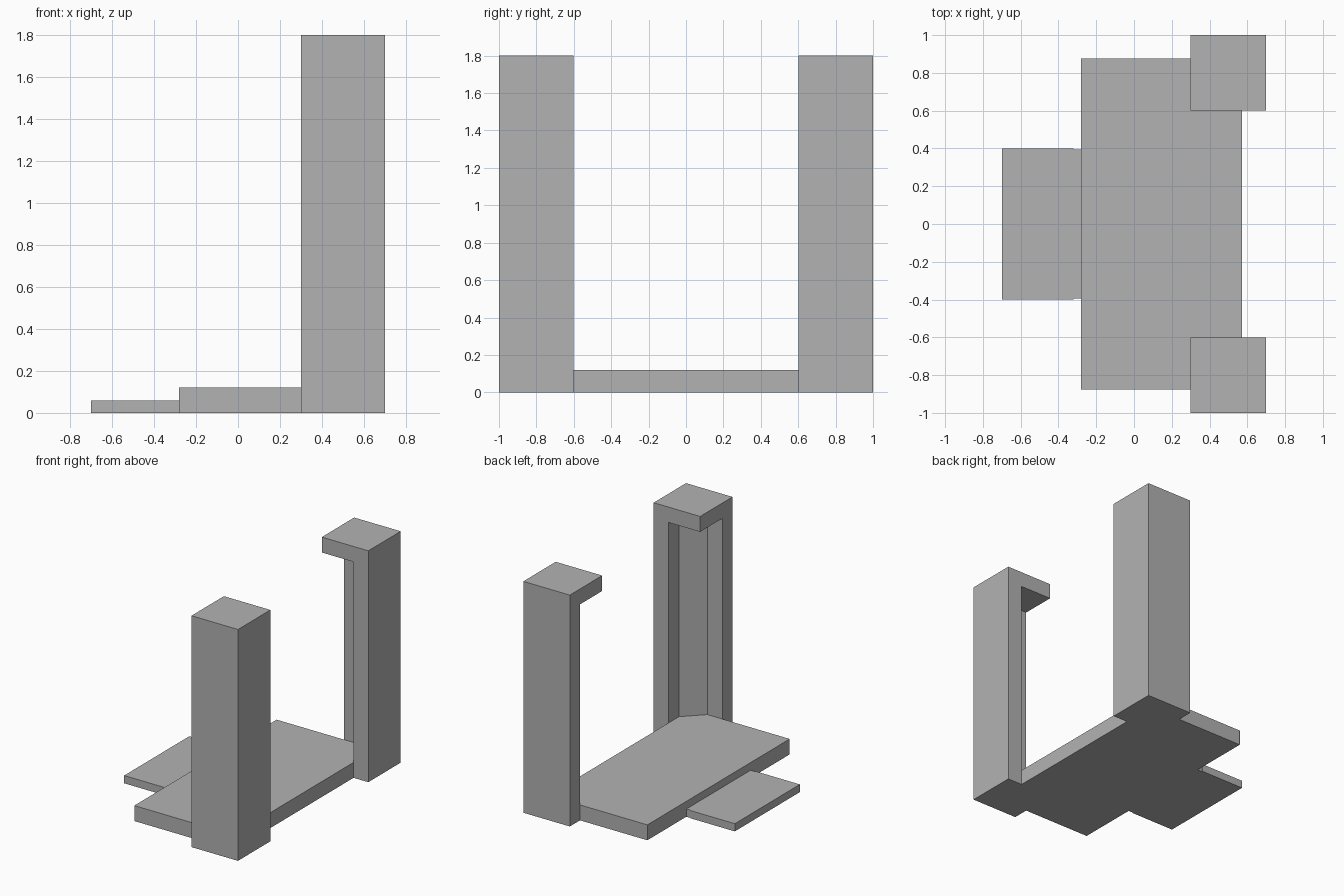
import bpy
import bmesh

if "Cube" in bpy.data.objects:
    bpy.data.objects.remove(bpy.data.objects["Cube"], do_unlink=True)

grey = bpy.data.materials.new("plain_grey")
grey.use_nodes = True
colour = (0.448, 0.448, 0.448, 1)
grey.diffuse_color = colour
grey.node_tree.nodes["Principled BSDF"].inputs["Base Color"].default_value = colour

# Shared dimensions
HEIGHT, CAP = 1.8, 0.12
POST_IN_X, POST_OUT_X = 0.3, 0.7
POST_IN_Y, POST_OUT_Y = 0.602, 1.0
WALL_X, WALL_Y = 0.573, 0.875      # inner faces of the post walls
CHAMFER = 0.145
BASE_EDGE, STEP_EDGE = -0.28, -0.7


def prism(name, outline, bottom, top):
    """Extrude a flat outline upwards into a solid."""
    bm = bmesh.new()
    face = bm.faces.new([bm.verts.new((x, y, bottom)) for x, y in outline])
    grown = bmesh.ops.extrude_face_region(bm, geom=[face])["geom"]
    lifted = [v for v in grown if isinstance(v, bmesh.types.BMVert)]
    bmesh.ops.translate(bm, verts=lifted, vec=(0, 0, top - bottom))
    bmesh.ops.recalc_face_normals(bm, faces=bm.faces)
    mesh = bpy.data.meshes.new(name)
    bm.to_mesh(mesh)
    bm.free()
    mesh.materials.append(grey)
    obj = bpy.data.objects.new(name, mesh)
    bpy.context.collection.objects.link(obj)
    return obj


def symmetric(half):
    """Close a half outline by reflecting it across y = 0."""
    return half + [(x, -y) for x, y in reversed(half)]


# Base plate, its corners trimmed to fit the chamfered post niches
prism("base_plate", symmetric([
    (BASE_EDGE, WALL_Y), (WALL_X - CHAMFER, WALL_Y), (WALL_X, WALL_Y - CHAMFER),
]), 0, 0.12)

# Entry step with a slightly narrower tongue against the base
prism("entry_step", symmetric([
    (STEP_EDGE, 0.4), (-0.32, 0.4), (-0.32, 0.395), (BASE_EDGE, 0.395),
]), 0, 0.06)

# Corner posts: solid blocks hollowed on the inner corner, leaving a cap
for name, side in (("front_post", -1), ("back_post", 1)):
    block = [(POST_IN_X, POST_IN_Y), (POST_OUT_X, POST_IN_Y),
             (POST_OUT_X, POST_OUT_Y), (POST_IN_X, POST_OUT_Y)]
    niche = [(0.1, 0.4), (WALL_X, 0.4), (WALL_X, WALL_Y - CHAMFER),
             (WALL_X - CHAMFER, WALL_Y), (0.1, WALL_Y)]
    post = prism(name, [(x, y * side) for x, y in block], 0, HEIGHT)
    cutter = prism(name + "_niche", [(x, y * side) for x, y in niche], -0.2, HEIGHT - CAP)
    cutter.hide_render = True

    cut = post.modifiers.new("niche", "BOOLEAN")
    cut.operation = "DIFFERENCE"
    cut.solver = "EXACT"
    cut.object = cutter
    bpy.context.view_layer.objects.active = post
    bpy.ops.object.modifier_apply(modifier=cut.name)
    bpy.data.objects.remove(cutter, do_unlink=True)
